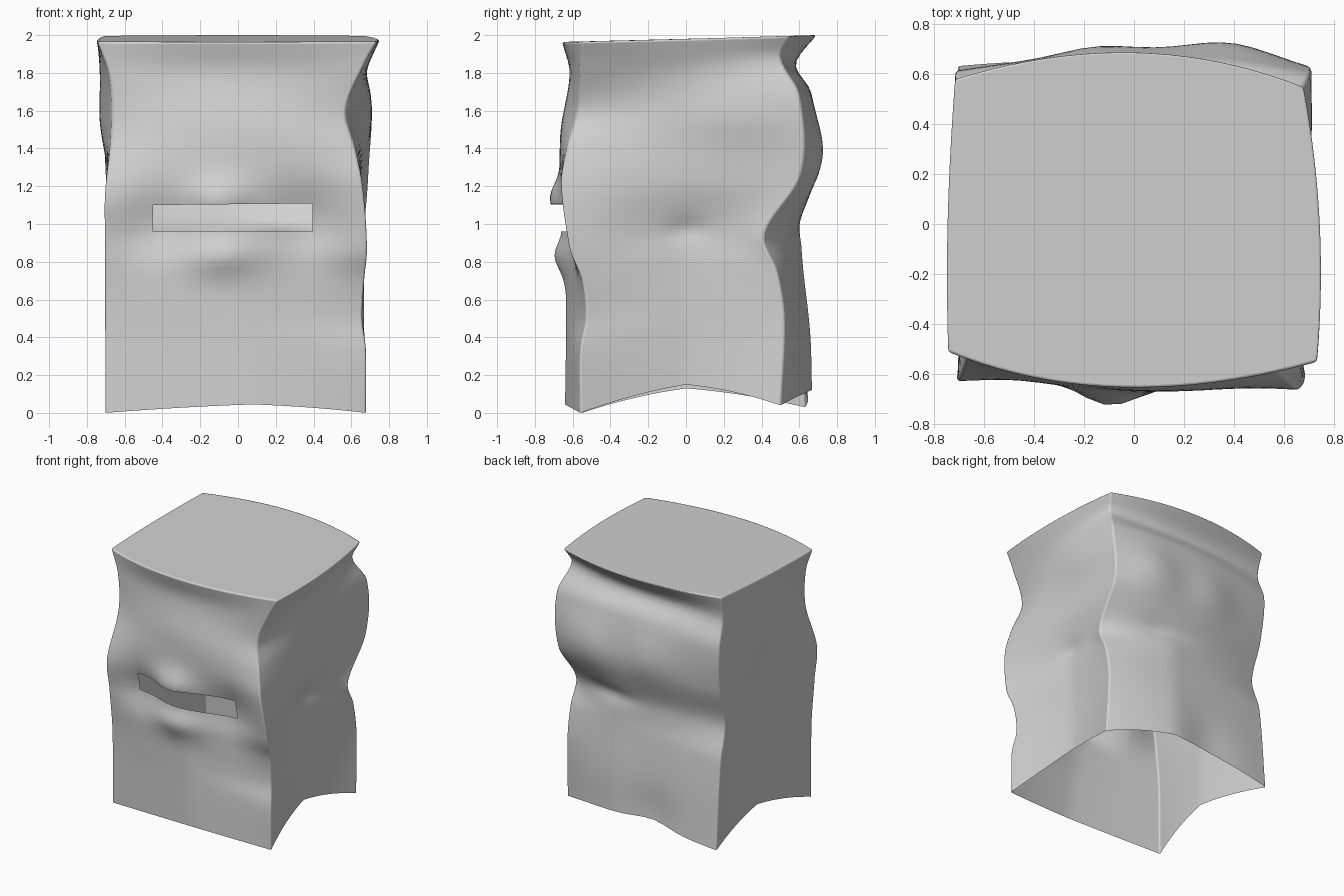
import bpy, bmesh, math
from mathutils import Vector

cube = bpy.data.objects.get("Cube")
if cube:
    bpy.data.objects.remove(cube, do_unlink=True)

ROWS = 56      # rings from hem to rim
SPAN = 20      # columns on each side

# Profiles of the bag from rim to hem: x, y, z on each corner and side middle
front_right = [(.735, -.55, 1.966), (.67, -.56, 1.85), (.57, -.575, 1.6), (.62, -.63, 1.4),
               (.66, -.665, 1.2), (.685, -.62, .87), (.67, -.55, .7), (.66, -.53, .5),
               (.68, -.56, .33), (.68, -.56, 0)]
right_middle = [(.745, 0, 1.98), (.68, 0, 1.8), (.66, 0, 1.5), (.65, 0, 1.2),
                (.59, 0, .97), (.59, 0, .8), (.57, 0, .15)]
back_right = [(.68, .55, 1.996), (.645, .5, 1.88), (.7, .6, 1.68), (.69, .6, 1.25),
              (.67, .41, .94), (.67, .48, .75), (.67, .52, .5), (.68, .5, .04)]
back_middle = [(0, .69, 2), (0, .58, 1.85), (.05, .66, 1.7), (.08, .69, 1.4),
               (.1, .68, 1.25), (.15, .61, .98), (.17, .66, .4), (.17, .67, .12)]
back_left = [(-.715, .58, 1.996), (-.7, .55, 1.8), (-.71, .61, 1.6), (-.7, .58, 1.25),
             (-.69, .5, .96), (-.7, .57, .7), (-.705, .63, .03)]
left_middle = [(-.745, 0, 1.98), (-.72, 0, 1.7), (-.69, 0, 1.3), (-.65, 0, 1), (-.62, 0, .13)]
front_left = [(-.745, -.51, 1.966), (-.68, -.52, 1.78), (-.67, -.53, 1.5), (-.705, -.63, 1.15),
              (-.705, -.6, .9), (-.705, -.56, .6), (-.705, -.55, 0)]
front_middle = [(-.05, -.655, 1.964), (-.05, -.615, 1.8), (-.05, -.66, 1.5), (-.05, -.66, 1.2),
                (-.05, -.64, .97), (-.05, -.65, .8), (0, -.635, .6), (.08, -.64, .045)]

# Crumples: centre, radii and push direction
crumples = [
    ((-.1, -.7, 1.12), (.15, .3, .12), (0, -.075, 0)),
    ((-.08, -.68, .84), (.18, .3, .1), (0, -.05, 0)),
    ((-.42, -.62, 1.0), (.2, .3, .2), (0, .055, 0)),
    ((.37, -.65, 1.0), (.2, .3, .22), (0, .07, 0)),
    ((.38, .66, 1.4), (.22, .3, .2), (0, .045, 0)),
    ((-.15, .68, 1.4), (.2, .3, .18), (0, .03, 0)),
    ((.25, .62, 1.0), (.2, .3, .06), (0, -.03, 0)),
    ((-.15, .64, .1), (.2, .3, .3), (0, -.04, .03)),
    ((.68, .25, 1.55), (.2, .3, .15), (.02, 0, 0)),
    ((-.7, .1, 1.55), (.2, .35, .18), (-.02, 0, 0)),
    ((.6, 0, .97), (.2, .1, .05), (-.02, 0, 0)),
]


def along(path, t):
    """Smooth point on a profile, t running from hem to rim."""
    z = path[-1][2] + (path[0][2] - path[-1][2]) * t
    pts = [Vector(p) for p in reversed(path)]
    last = len(pts) - 1
    i = 0
    while i < last - 1 and pts[i + 1].z < z:
        i += 1

    def slope(k):
        a, b = pts[max(k - 1, 0)], pts[min(k + 1, last)]
        return (b - a) / (b.z - a.z)

    a, b = pts[i], pts[i + 1]
    h = b.z - a.z
    u = (z - a.z) / h
    ease = u * u * (3 - 2 * u)
    p = a.lerp(b, ease) + slope(i) * h * u * (1 - u) ** 2 - slope(i + 1) * h * u * u * (1 - u)
    p.z = z
    return p


def across(a, m, b, s):
    """Point across one side: a bow above, a soft crease in the lower half."""
    bow = a * (1 - s) * (1 - 2 * s) + m * 4 * s * (1 - s) + b * s * (2 * s - 1)
    fold = a.lerp(m, 2 * s) if s < .5 else m.lerp(b, 2 * s - 1)
    crease = min(max((1.15 - m.z) / .3, 0), 1) * .55
    return bow.lerp(fold, crease)


def crumple(p):
    """Push a point by the nearby crumples, leaving the rim in place."""
    fade = max(min(1, (1.97 - p.z) / .1), 0)
    q = p.copy()
    for centre, radii, push in crumples:
        d = sum(((p[k] - centre[k]) / radii[k]) ** 2 for k in range(3))
        q += Vector(push) * math.exp(-d) * fade
    return q


# Bag shell, open underneath, with the front faces tagged
sides = [(front_left, front_middle, front_right), (front_right, right_middle, back_right),
         (back_right, back_middle, back_left), (back_left, left_middle, front_left)]
bm = bmesh.new()
tag = bm.faces.layers.int.new("front")
rings = []
for r in range(ROWS + 1):
    t = r / ROWS
    ring = []
    for side in sides:
        a, m, b = (along(path, t) for path in side)
        ring += [bm.verts.new(crumple(across(a, m, b, c / SPAN))) for c in range(SPAN)]
    rings.append(ring)
count = len(rings[0])
for low, high in zip(rings, rings[1:]):
    for c in range(count):
        n = (c + 1) % count
        face = bm.faces.new((low[c], low[n], high[n], high[c]))
        face[tag] = int(c < SPAN)
bm.faces.new(rings[-1])

# Viewing slot cut through the front
for point, normal in [((0, 0, .96), (0, 0, 1)), ((0, 0, 1.105), (-.01, 0, 1)),
                      ((-.45, 0, 0), (1, 0, 0)), ((.395, 0, 0), (1, 0, 0))]:
    faces = [f for f in bm.faces if f[tag]]
    edges = {e for f in faces for e in f.edges}
    verts = {v for f in faces for v in f.verts}
    bmesh.ops.bisect_plane(bm, geom=faces + list(edges) + list(verts), dist=1e-5,
                           plane_co=point, plane_no=normal)
slot = []
for f in bm.faces:
    c = f.calc_center_median()
    if f[tag] and -.45 < c.x < .395 and .96 < c.z < 1.105 + .01 * c.x:
        slot.append(f)
bmesh.ops.delete(bm, geom=slot, context='FACES')
bm.faces.layers.int.remove(tag)

mesh = bpy.data.meshes.new("paper_bag")
bm.to_mesh(mesh)
bm.free()
bag = bpy.data.objects.new("paper_bag", mesh)
bpy.context.collection.objects.link(bag)

# Plain grey paper
paper = bpy.data.materials.new("grey_paper")
paper.use_nodes = True
colour = (.64, .64, .64, 1)
paper.diffuse_color = colour
paper.node_tree.nodes["Principled BSDF"].inputs["Base Color"].default_value = colour
mesh.materials.append(paper)

# Softly rounded corner folds and rim
bevel = bag.modifiers.new("soft_folds", 'BEVEL')
bevel.width = .012
bevel.segments = 3
bevel.limit_method = 'ANGLE'
bevel.angle_limit = math.radians(45)
bpy.ops.object.select_all(action='DESELECT')
bag.select_set(True)
bpy.context.view_layer.objects.active = bag
bpy.ops.object.shade_smooth_by_angle(angle=math.radians(50))
